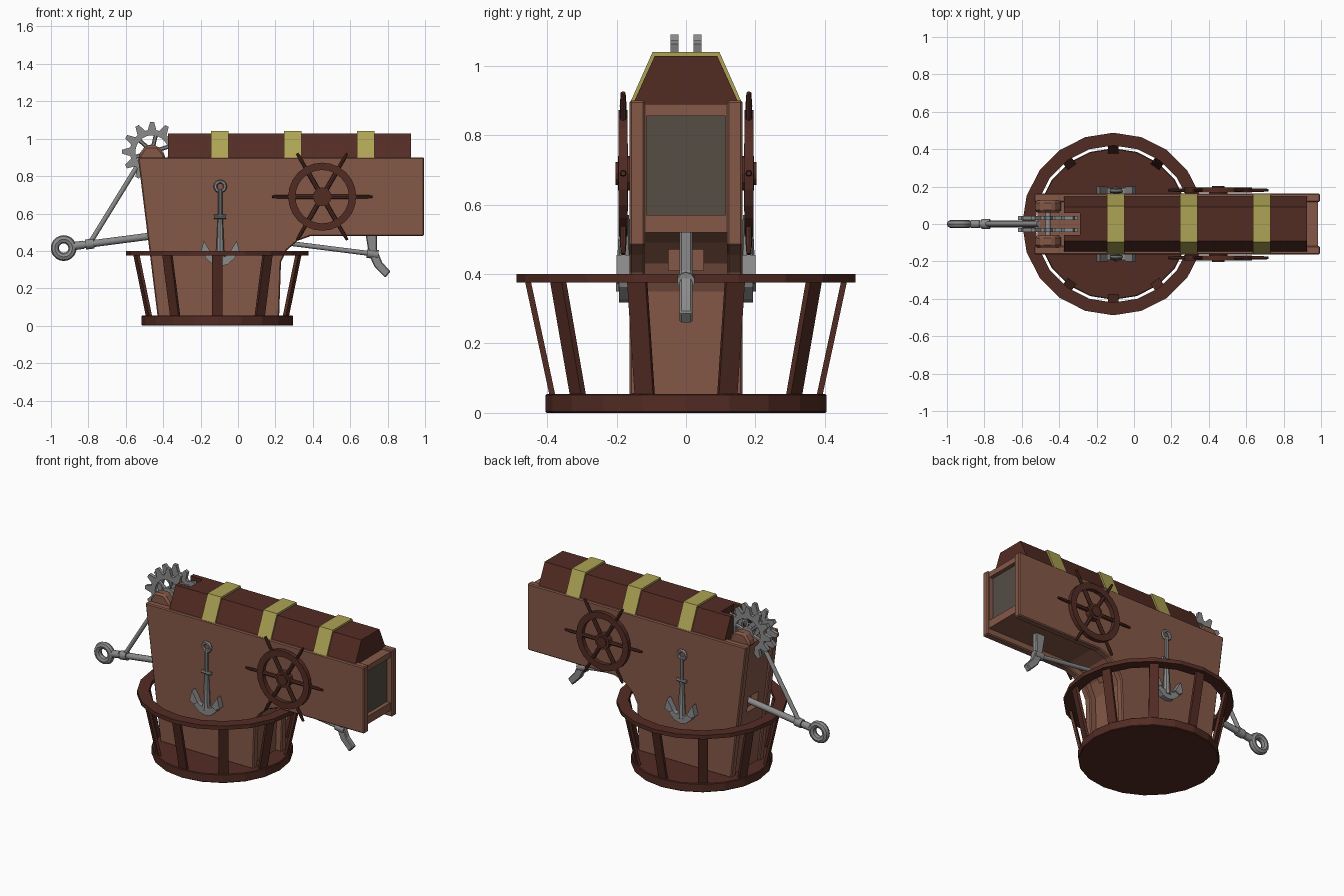
import bpy, bmesh, math
from mathutils import Vector, Matrix

if "Cube" in bpy.data.objects:
    bpy.data.objects.remove(bpy.data.objects["Cube"])


def material(name, rgb):
    m = bpy.data.materials.new(name)
    m.diffuse_color = (*rgb, 1)
    m.use_nodes = True
    m.node_tree.nodes["Principled BSDF"].inputs["Base Color"].default_value = m.diffuse_color
    return m


WOOD = material("light wood", (0.235, 0.098, 0.064))
DARK = material("dark wood", (0.086, 0.025, 0.017))
GOLD = material("dull gold", (0.42, 0.37, 0.09))
STEEL = material("grey steel", (0.26, 0.26, 0.26))
PANEL = material("muzzle panel", (0.09, 0.075, 0.06))


def finish(name, bm, mat, bevel=0, smooth=False):
    bmesh.ops.recalc_face_normals(bm, faces=bm.faces)
    me = bpy.data.meshes.new(name)
    bm.to_mesh(me)
    bm.free()
    ob = bpy.data.objects.new(name, me)
    bpy.context.collection.objects.link(ob)
    me.materials.append(mat)
    if bevel:
        b = ob.modifiers.new("bevel", 'BEVEL')
        b.width, b.segments = bevel, 1
    if smooth:
        bpy.context.view_layer.objects.active = ob
        ob.select_set(True)
        bpy.ops.object.shade_smooth_by_angle(angle=math.radians(40))
        ob.select_set(False)
    return ob


def add_prism(bm, pts, y0, y1):
    """Extrude an (x, z) outline along y."""
    a = [bm.verts.new((x, y0, z)) for x, z in pts]
    b = [bm.verts.new((x, y1, z)) for x, z in pts]
    bm.faces.new(a)
    bm.faces.new(b[::-1])
    for i in range(len(pts)):
        j = (i + 1) % len(pts)
        bm.faces.new((a[i], a[j], b[j], b[i]))


def prism(name, pts, y0, y1, mat, bevel=0):
    bm = bmesh.new()
    add_prism(bm, pts, y0, y1)
    return finish(name, bm, mat, bevel)


def box(name, lo, hi, mat):
    return prism(name, [(lo[0], lo[2]), (hi[0], lo[2]), (hi[0], hi[2]), (lo[0], hi[2])], lo[1], hi[1], mat)


def add_ring(bm, cx, cz, outer, inner, y0, y1, turn=0):
    """Flat ring facing y; outer is a list of radii, one per segment."""
    n, loops = len(outer), []
    for y, rs in ((y0, outer), (y1, outer), (y1, [inner] * n), (y0, [inner] * n)):
        loops.append([bm.verts.new((cx + r * math.cos(turn + i * math.tau / n), y,
                                    cz + r * math.sin(turn + i * math.tau / n))) for i, r in enumerate(rs)])
    for k in range(4):
        p, q = loops[k], loops[(k + 1) % 4]
        for i in range(n):
            j = (i + 1) % n
            bm.faces.new((p[i], p[j], q[j], q[i]))


def add_rod(bm, p, q, r1, r2=None, n=10):
    p, q = Vector(p), Vector(q)
    rot = (q - p).to_track_quat('Z', 'Y').to_matrix().to_4x4()
    bmesh.ops.create_cone(bm, cap_ends=True, segments=n, radius1=r1, radius2=r1 if r2 is None else r2,
                          depth=(q - p).length, matrix=Matrix.Translation((p + q) / 2) @ rot)


def add_torus(bm, cx, y, cz, R, r, n=20, m=8):
    v = [[bm.verts.new((cx + (R + r * math.cos(b * math.tau / m)) * math.cos(a * math.tau / n),
                        y + r * math.sin(b * math.tau / m),
                        cz + (R + r * math.cos(b * math.tau / m)) * math.sin(a * math.tau / n)))
          for b in range(m)] for a in range(n)]
    for a in range(n):
        for b in range(m):
            c, d = (a + 1) % n, (b + 1) % m
            bm.faces.new((v[a][b], v[c][b], v[c][d], v[a][d]))


def cut(target, lo, hi):
    c = box("cutter", lo, hi, target.data.materials[0])
    c.hide_render = True
    c.hide_set(True)
    m = target.modifiers.new("cut", 'BOOLEAN')
    m.object, m.operation, m.solver = c, 'DIFFERENCE', 'EXACT'


# Stock: recessed core between two side plates
plate = [(-0.535, 0.90), (-0.43, 0.05), (0.22, 0.05), (0.23, 0.34), (0.262, 0.405), (0.32, 0.455),
         (0.39, 0.48), (0.995, 0.48), (0.995, 0.90)]
core = [(-0.515, 0.89), (-0.415, 0.05), (0.18, 0.05), (0.19, 0.35), (0.225, 0.43), (0.29, 0.49),
        (0.38, 0.52), (0.985, 0.52), (0.985, 0.89)]
for s, side in ((-1, "front"), (1, "back")):
    prism(side + "_side_plate", plate, s * 0.118, s * 0.163, WOOD, 0.006)
body = prism("stock_core", core, -0.12, 0.12, WOOD)
cut(body, (0.955, -0.114, 0.57), (1.1, 0.114, 0.855))
cut(body, (0.14, -0.05, 0.41), (0.33, 0.05, 0.47))
cut(body, (-0.6, -0.05, 0.43), (-0.42, 0.05, 0.53))
box("muzzle_panel", (0.952, -0.116, 0.568), (0.96, 0.116, 0.857), PANEL)


# Chest-like barrel cover with a notch for the gears, and gold bands
def barrel(name, x0, x1, foot, top, z, mat):
    bm = bmesh.new()
    add_prism(bm, [(-foot, 0.885), (foot, 0.885), (foot, 0.90), (top, z), (-top, z), (-foot, 0.90)], x0, x1)
    for v in bm.verts:
        v.co = (v.co.y, v.co.x, v.co.z)
    return finish(name, bm, mat)


cover = barrel("barrel_cover", -0.375, 0.925, 0.148, 0.09, 1.028, DARK)
cut(cover, (-0.5, -0.06, 0.88), (-0.29, 0.06, 1.2))
for i, x in enumerate((-0.145, 0.245, 0.635)):
    barrel("gold_band_%d" % (i + 1), x, x + 0.095, 0.158, 0.096, 1.04, GOLD)

# Twin gears with axle and brackets
gx, gz = -0.46, 0.93
for s, side in ((-1, "front"), (1, "back")):
    bm = bmesh.new()
    y0, y1 = s * 0.033 - 0.011, s * 0.033 + 0.011
    add_ring(bm, gx, gz, [0.16, 0.16, 0.118, 0.118] * 12, 0.088, y0, y1, math.radians(-4))
    add_ring(bm, gx, gz, [0.04] * 12, 0.01, y0, y1)
    for k in range(6):
        a = k * math.pi / 3 + 0.3
        d = Vector((math.cos(a), 0, math.sin(a)))
        c = Vector((gx, s * 0.033, gz))
        add_rod(bm, c + d * 0.03, c + d * 0.095, 0.011, n=6)
    finish(side + "_gear", bm, STEEL)
    prism(side + "_gear_bracket", [(-0.53, 0.885), (-0.53, 0.915), (-0.495, 0.963), (-0.43, 0.963),
                                   (-0.39, 0.915), (-0.39, 0.885)], s * 0.062, s * 0.125, WOOD, 0.012)
bm = bmesh.new()
add_rod(bm, (gx, -0.1, gz), (gx, 0.1, gz), 0.015)
finish("gear_axle", bm, STEEL, smooth=True)

# Ringed pull rod, its strut and the trigger linkage
bm = bmesh.new()
add_torus(bm, -0.932, 0, 0.415, 0.047, 0.022)
add_rod(bm, (-0.885, 0, 0.425), (-0.40, 0, 0.488), 0.019)
add_rod(bm, (-0.87, 0, 0.427), (-0.825, 0, 0.433), 0.022)
add_rod(bm, (-0.815, 0, 0.434), (-0.77, 0, 0.44), 0.027)
add_rod(bm, (-0.79, 0, 0.445), (-0.51, 0, 0.90), 0.013)
finish("pull_rod", bm, STEEL, smooth=True)
bm = bmesh.new()
add_rod(bm, (0.16, 0, 0.455), (0.73, 0, 0.383), 0.013)
add_rod(bm, (0.69, 0, 0.388), (0.75, 0, 0.38), 0.025)
finish("trigger_rod", bm, STEEL, smooth=True)
prism("trigger", [(0.675, 0.53), (0.745, 0.53), (0.742, 0.41), (0.77, 0.34), (0.815, 0.29), (0.787, 0.257),
                  (0.73, 0.315), (0.70, 0.38)], -0.018, 0.018, STEEL, 0.005)

# Ship wheels and anchors on both sides
wx, wz, ax = 0.45, 0.69, -0.095
for s, side in ((-1, "front"), (1, "back")):
    bm = bmesh.new()
    add_ring(bm, wx, wz, [0.182] * 24, 0.143, s * 0.168, s * 0.194)
    add_rod(bm, (wx, s * 0.16, wz), (wx, s * 0.196, wz), 0.05, n=12)
    add_rod(bm, (wx, s * 0.19, wz), (wx, s * 0.203, wz), 0.033, n=12)
    for k in range(6):
        a = k * math.pi / 3
        d = Vector((math.cos(a), 0, math.sin(a)))
        c = Vector((wx, s * 0.181, wz))
        add_rod(bm, c + d * 0.03, c + d * 0.15, 0.012, n=8)
        add_rod(bm, c + d * 0.15, c + d * 0.225, 0.009, 0.009, n=8)
        add_rod(bm, c + d * 0.222, c + d * 0.268, 0.010, 0.007, n=8)
    finish(side + "_ship_wheel", bm, DARK)

    bm = bmesh.new()
    add_torus(bm, ax, s * 0.176, 0.745, 0.026, 0.010, 14, 6)
    add_rod(bm, (ax, s * 0.178, 0.73), (ax, s * 0.178, 0.58), 0.011, n=8)
    add_rod(bm, (ax - 0.032, s * 0.178, 0.583), (ax + 0.032, s * 0.178, 0.583), 0.011, n=8)
    add_rod(bm, (ax, s * 0.178, 0.57), (ax, s * 0.178, 0.35), 0.014, 0.024, n=8)
    for m in (-1, 1):
        arm = [(0, 0.318), (0.04, 0.328), (0.078, 0.362), (0.094, 0.41), (0.068, 0.40), (0.045, 0.377), (0, 0.365)]
        add_prism(bm, [(ax + m * x, z) for x, z in arm], s * 0.163, s * 0.193)
        fluke = [(0.088, 0.455), (0.048, 0.388), (0.076, 0.372), (0.105, 0.39)]
        add_prism(bm, [(ax + m * x, z) for x, z in fluke], s * 0.163, s * 0.2)
    finish(side + "_anchor", bm, STEEL)

# Crow's nest: base disc, slanted slats and top rail
bx = -0.11
bm = bmesh.new()
bmesh.ops.create_cone(bm, cap_ends=True, segments=20, radius1=0.405, radius2=0.405, depth=0.055,
                      matrix=Matrix.Translation((bx, 0, 0.0275)) @ Matrix.Rotation(math.pi / 2, 4, 'Z'))
finish("nest_base", bm, DARK, 0.004)
bm = bmesh.new()
add_ring(bm, 0, 0, [0.488] * 20, 0.42, 0.375, 0.40)
for v in bm.verts:
    v.co = (v.co.x + bx, v.co.z, v.co.y)
finish("nest_rail", bm, DARK)
for k in range(10):
    bm = bmesh.new()
    add_prism(bm, [(0.375, 0.045), (0.392, 0.045), (0.464, 0.38), (0.447, 0.38)], -0.028, 0.028)
    bm.transform(Matrix.Translation((bx, 0, 0)) @ Matrix.Rotation(math.radians(18 + 36 * k), 4, 'Z'))
    finish("nest_slat_%d" % (k + 1), bm, DARK)
